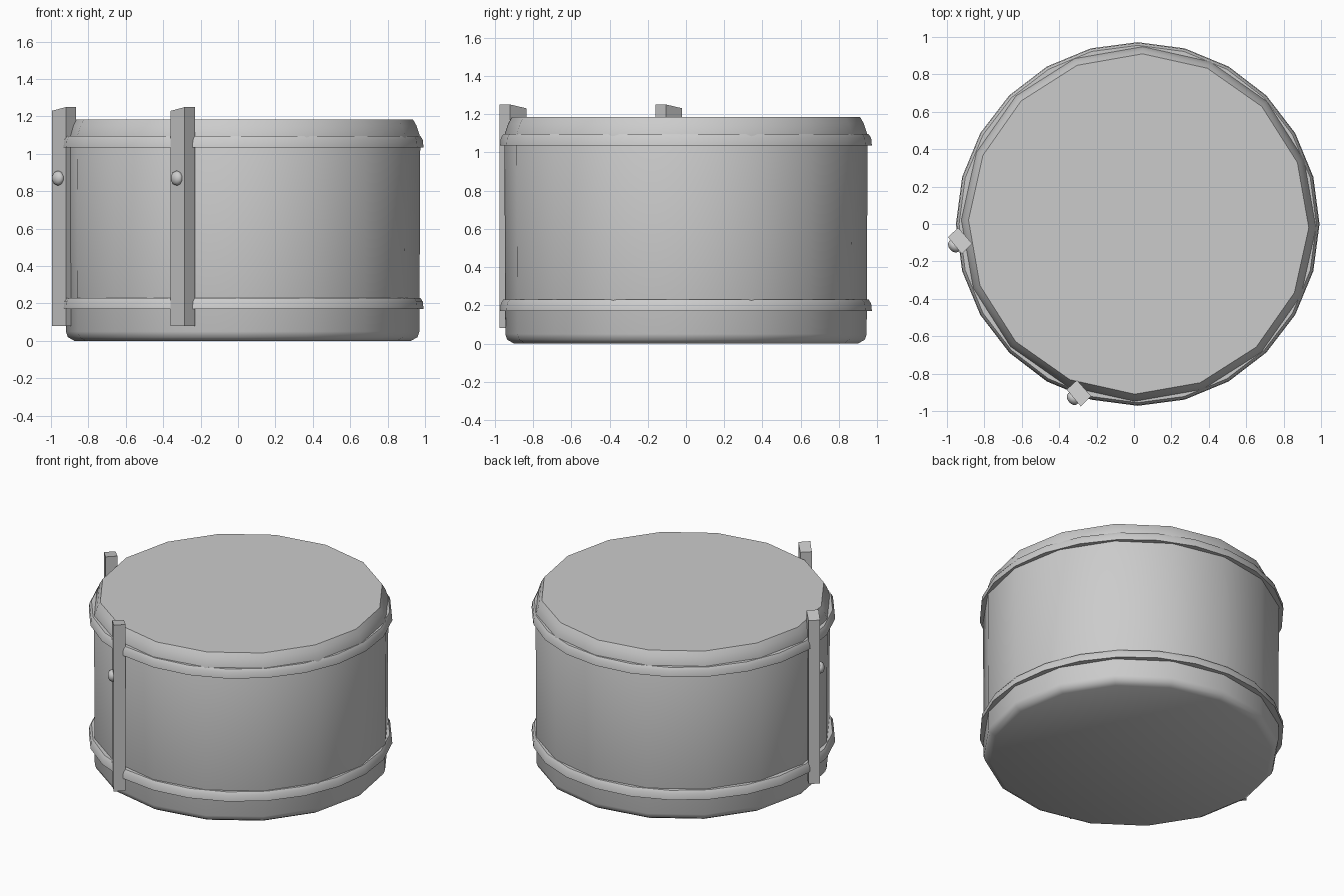
import bpy, bmesh, math
from mathutils import Vector

old = bpy.data.objects.get("Cube")
if old:
    bpy.data.objects.remove(old, do_unlink=True)

grey = bpy.data.materials.new("plain grey")
grey.use_nodes = True
colour = (0.6, 0.6, 0.6, 1)
grey.diffuse_color = colour
grey.node_tree.nodes["Principled BSDF"].inputs["Base Color"].default_value = colour


def finish(name, bm, smooth=None):
    bmesh.ops.recalc_face_normals(bm, faces=bm.faces)
    mesh = bpy.data.meshes.new(name)
    bm.to_mesh(mesh)
    bm.free()
    mesh.materials.append(grey)
    obj = bpy.data.objects.new(name, mesh)
    bpy.context.collection.objects.link(obj)
    if smooth:
        bpy.ops.object.select_all(action="DESELECT")
        obj.select_set(True)
        bpy.context.view_layer.objects.active = obj
        bpy.ops.object.shade_smooth_by_angle(angle=math.radians(smooth))
    return obj


def lathe(name, profile, sides, centre, phase, closed, smooth):
    """Turn (radius, z) points about a vertical axis; closed makes a ring."""
    bm = bmesh.new()
    rings = []
    for r, z in profile:
        angles = [phase + math.tau * i / sides for i in range(sides)]
        rings.append([bm.verts.new((centre[0] + r * math.cos(a),
                                    centre[1] + r * math.sin(a), z)) for a in angles])
    pairs = list(zip(rings, rings[1:]))
    if closed:
        pairs.append((rings[-1], rings[0]))
    else:
        bm.faces.new(rings[0])
        bm.faces.new(rings[-1])
    for low, high in pairs:
        for i in range(sides):
            j = (i + 1) % sides
            bm.faces.new((low[i], low[j], high[j], high[i]))
    return finish(name, bm, smooth)


# Shell with bevelled foot and sloping head
lathe("drum_shell", [(0.9, 0), (0.935, 0.02), (0.945, 0.05), (0.95, 1.09),
                     (0.93, 1.15), (0.91, 1.185)],
      16, (0.025, 0), math.radians(-1.3), False, 50)

# Two flared hoops
for name, z in (("lower_hoop", 0.17), ("upper_hoop", 1.035)):
    lathe(name, [(0.91, z), (0.972, z), (0.968, z + 0.04), (0.955, z + 0.06), (0.91, z + 0.06)],
          24, (0.02, 0), 0, True, 50)

# Two upright bars with sloping tops, each with a round stud
footprint = [(-0.36, -0.885), (-0.285, -0.975), (-0.23, -0.92), (-0.305, -0.835)]
tops = [1.23, 1.25, 1.25, 1.23]
outward = Vector((-0.77, -0.64, 0))
for side, shift in (("front", Vector((0, 0, 0))), ("right", Vector((-0.635, 0.815, 0)))):
    bm = bmesh.new()
    low = [bm.verts.new(Vector((x, y, 0.08)) + shift) for x, y in footprint]
    high = [bm.verts.new(Vector((x, y, z)) + shift) for (x, y), z in zip(footprint, tops)]
    bm.faces.new(low)
    bm.faces.new(high)
    for i in range(4):
        j = (i + 1) % 4
        bm.faces.new((low[i], low[j], high[j], high[i]))
    finish(side + "_bar", bm)

    bm = bmesh.new()
    bmesh.ops.create_uvsphere(bm, u_segments=10, v_segments=8, radius=0.04)
    bmesh.ops.scale(bm, vec=(1, 1, 0.7), verts=bm.verts)
    stud = finish(side + "_stud", bm, 60)
    stud.rotation_mode = "QUATERNION"
    stud.rotation_quaternion = outward.to_track_quat("Z", "Y")
    stud.location = Vector((-0.323, -0.93, 0.87)) + shift + outward * 0.005
